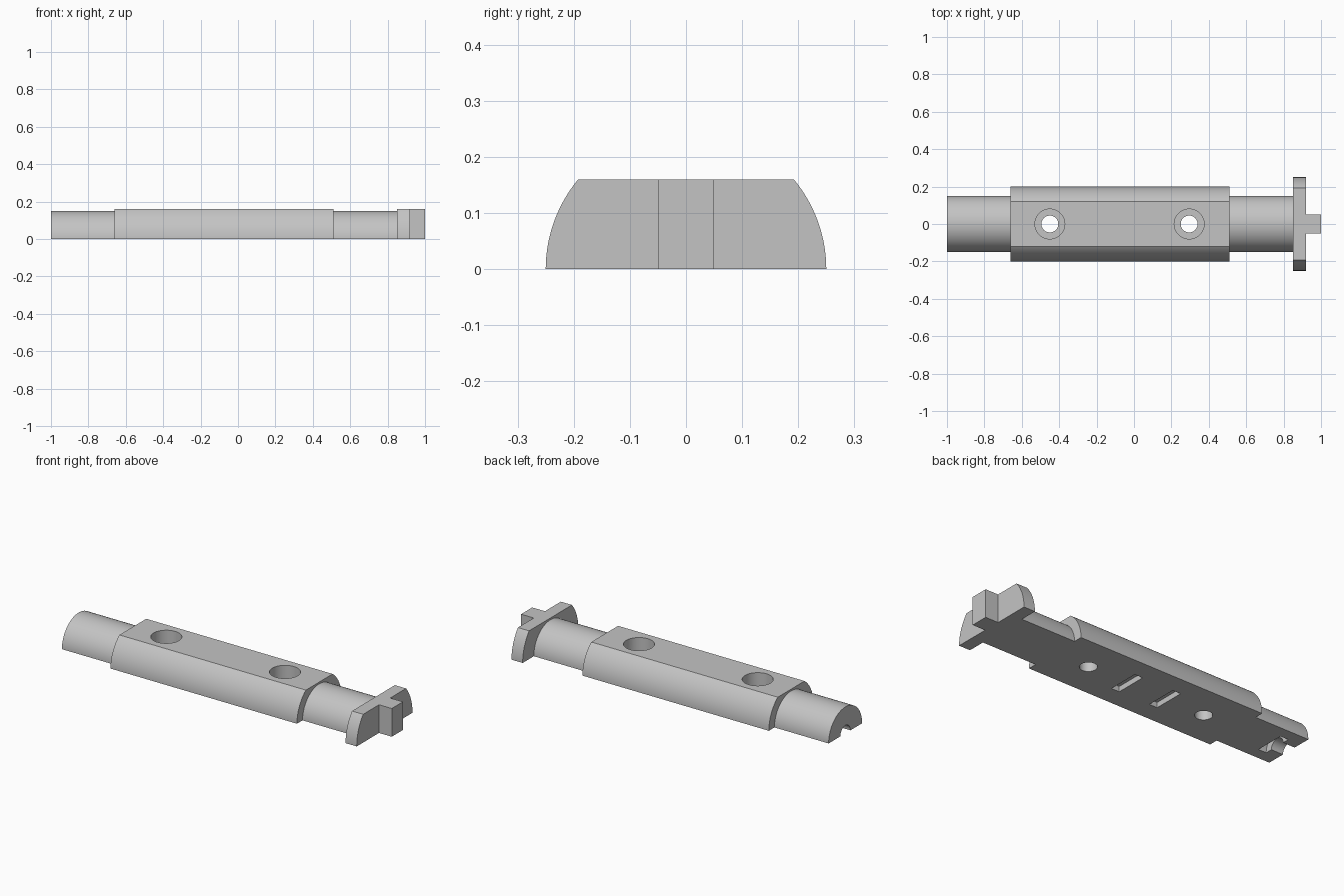
import bpy, bmesh, math

if "Cube" in bpy.data.objects:
    bpy.data.objects.remove(bpy.data.objects["Cube"])

grey = bpy.data.materials.new("plain grey")
grey.diffuse_color = (0.55, 0.55, 0.55, 1)
grey.use_nodes = True
grey.node_tree.nodes["Principled BSDF"].inputs["Base Color"].default_value = grey.diffuse_color


def solid(name, section, a, b, axis="x"):
    """Extrude a closed 2D section from a to b along x (y,z section) or z (x,y section)."""
    bm = bmesh.new()
    place = (lambda p, t: (t, p[0], p[1])) if axis == "x" else (lambda p, t: (p[0], p[1], t))
    lo = [bm.verts.new(place(p, a)) for p in section]
    hi = [bm.verts.new(place(p, b)) for p in section]
    bm.faces.new(lo)
    bm.faces.new(hi)
    for i in range(len(section)):
        j = (i + 1) % len(section)
        bm.faces.new((lo[i], lo[j], hi[j], hi[i]))
    bmesh.ops.recalc_face_normals(bm, faces=bm.faces)
    mesh = bpy.data.meshes.new(name)
    bm.to_mesh(mesh)
    bm.free()
    mesh.materials.append(grey)
    ob = bpy.data.objects.new(name, mesh)
    bpy.context.collection.objects.link(ob)
    return ob


def half_round(r, top=None, n=24):
    """Half disc standing on z = 0, optionally cut flat at height top."""
    if top is None:
        return [(r * math.cos(math.pi * i / (2 * n)), r * math.sin(math.pi * i / (2 * n)))
                for i in range(2 * n + 1)]
    end = math.asin(top / r)
    side = [(r * math.cos(end * i / n), r * math.sin(end * i / n)) for i in range(n + 1)]
    return side + [(-y, z) for y, z in reversed(side)]


def disc(x, y, r, n=48):
    return [(x + r * math.cos(math.tau * i / n), y + r * math.sin(math.tau * i / n))
            for i in range(n)]


def rect(x0, x1, y0, y1):
    return [(x0, y0), (x1, y0), (x1, y1), (x0, y1)]


def finish(ob, cutters=()):
    """Cut the part, then smooth its curved faces."""
    bpy.ops.object.select_all(action="DESELECT")
    bpy.context.view_layer.objects.active = ob
    ob.select_set(True)
    for c in cutters:
        mod = ob.modifiers.new("cut", "BOOLEAN")
        mod.operation, mod.solver, mod.object = "DIFFERENCE", "EXACT", c
        bpy.ops.object.modifier_apply(modifier=mod.name)
        bpy.data.objects.remove(c)
    bpy.ops.object.shade_smooth_by_angle(angle=math.radians(30))


TOP = 0.16

# Main body with counterbored screw holes and two shallow slots underneath
body = solid("body", half_round(0.2, TOP), -0.66, 0.51)
cuts = []
for x in (-0.45, 0.295):
    cuts.append(solid("screw_hole_cutter", disc(x, 0, 0.045), -0.1, 0.3, "z"))
    cuts.append(solid("counterbore_cutter", disc(x, 0, 0.08), 0.06, 0.3, "z"))
for x in (-0.2, 0.045):
    cuts.append(solid("slot_cutter", rect(x - 0.025, x + 0.025, -0.09, 0.09), -0.1, 0.03, "z"))
finish(body, cuts)

# End shaft with a round groove and a wider collar recess in its underside
end_shaft = solid("end_shaft", half_round(0.15), -1.0, -0.66)
finish(end_shaft, [
    solid("groove_cutter", disc(0, 0, 0.045), -1.1, -0.90),
    solid("collar_cutter", disc(0, 0, 0.085), -0.925, -0.875),
])

# Neck shaft, flange and drive key
finish(solid("neck_shaft", half_round(0.15), 0.51, 0.85))
finish(solid("flange", half_round(0.25, TOP), 0.85, 0.92))
finish(solid("drive_key", rect(-0.05, 0.05, 0, TOP), 0.92, 1.0))
